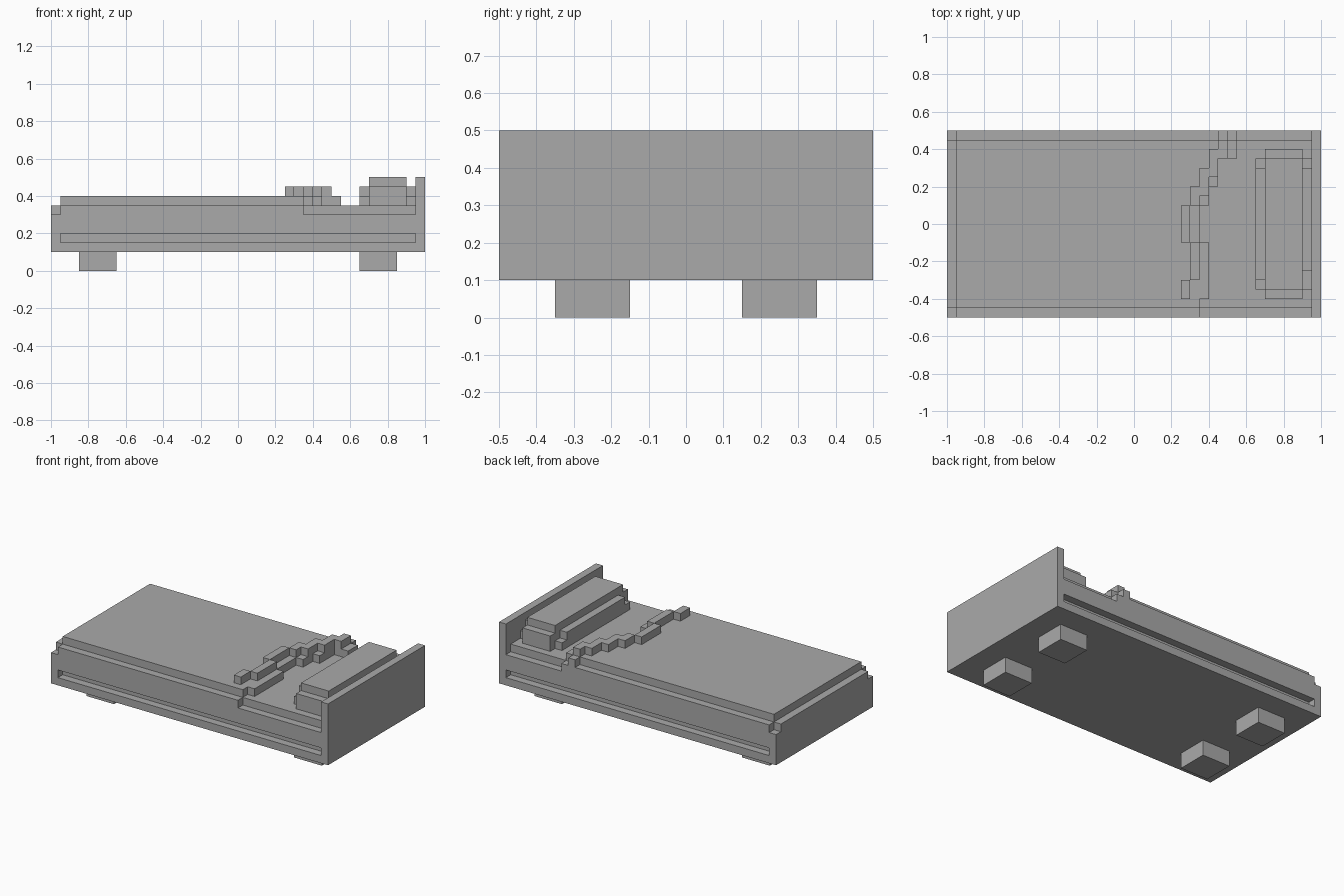
import bpy, bmesh
from mathutils import Vector

if "Cube" in bpy.data.objects:
    bpy.data.objects.remove(bpy.data.objects["Cube"])

grey = bpy.data.materials.new("plain grey")
grey.use_nodes = True
grey.diffuse_color = (0.4, 0.4, 0.4, 1)
grey.node_tree.nodes["Principled BSDF"].inputs["Base Color"].default_value = grey.diffuse_color


def prism(name, outline, offset):
    """Flat outline extruded along an offset."""
    bm = bmesh.new()
    face = bm.faces.new([bm.verts.new(p) for p in outline])
    new = bmesh.ops.extrude_face_region(bm, geom=[face])["geom"]
    bmesh.ops.translate(bm, vec=Vector(offset), verts=[v for v in new if isinstance(v, bmesh.types.BMVert)])
    bmesh.ops.recalc_face_normals(bm, faces=bm.faces)
    mesh = bpy.data.meshes.new(name)
    bm.to_mesh(mesh)
    bm.free()
    mesh.materials.append(grey)
    obj = bpy.data.objects.new(name, mesh)
    bpy.context.collection.objects.link(obj)
    return obj


def box(name, x, y, z):
    outline = [(x[0], y[0], z[0]), (x[1], y[0], z[0]), (x[1], y[1], z[0]), (x[0], y[1], z[0])]
    return prism(name, outline, (0, 0, z[1] - z[0]))


def stepped(name, rows, z):
    """Layer made of rows (y start, y end, x left, x right), joined into one outline."""
    right = [(r, y) for y0, y1, l, r in rows for y in (y0, y1)]
    left = [(l, y) for y0, y1, l, r in reversed(rows) for y in (y1, y0)]
    points = []
    for p in right + left:
        if not points or p != points[-1]:
            points.append(p)
    return prism(name, [(px, py, z[0]) for px, py in points], (0, 0, z[1] - z[0]))


# Frame with a groove along each side
half = [(0.5, 0.1), (0.5, 0.15), (0.45, 0.15), (0.45, 0.2), (0.5, 0.2), (0.5, 0.3)]
section = half + [(-y, z) for y, z in reversed(half)]
prism("frame", [(-0.95, y, z) for y, z in section], (1.9, 0, 0))
box("headboard", (0.95, 1), (-0.5, 0.5), (0.1, 0.5))
box("footboard", (-1, -0.95), (-0.5, 0.5), (0.1, 0.3))

# Feet
for sx, end in ((-1, "foot"), (1, "head")):
    for sy, side in ((-1, "front"), (1, "back")):
        x, y = sorted((sx * 0.65, sx * 0.85)), sorted((sy * 0.15, sy * 0.35))
        box(f"{end}_{side}_leg", x, y, (0, 0.1))

# Mattress
box("mattress", (-0.95, 0.95), (-0.45, 0.45), (0.3, 0.35))

# Blanket with a wavy edge, hanging over the sides and the foot end
edge = [(-0.45, -0.4, 0.35), (-0.4, -0.1, 0.4), (-0.1, 0.1, 0.35),
        (0.1, 0.2, 0.4), (0.2, 0.35, 0.45), (0.35, 0.45, 0.55)]
stepped("blanket", [(a, b, -0.95, x) for a, b, x in edge], (0.35, 0.4))
box("blanket_front_drape", (-0.95, 0.35), (-0.5, -0.45), (0.3, 0.35))
box("blanket_back_drape", (-0.95, 0.55), (0.45, 0.5), (0.3, 0.35))
box("blanket_foot_drape", (-1, -0.95), (-0.45, 0.45), (0.3, 0.35))

# Turned-back fold along the blanket edge
fold = [(-0.4, -0.3, 0.25, 0.3), (-0.3, -0.1, 0.3, 0.35), (-0.1, 0.1, 0.25, 0.3),
        (0.1, 0.15, 0.3, 0.35), (0.15, 0.2, 0.3, 0.4), (0.2, 0.25, 0.35, 0.4),
        (0.25, 0.3, 0.35, 0.45), (0.3, 0.35, 0.4, 0.45), (0.35, 0.4, 0.4, 0.5),
        (0.4, 0.45, 0.45, 0.5)]
# Split where neighbouring rows meet only at a corner
for i, part in enumerate((fold[:1], fold[1:2], fold[2:3], fold[3:])):
    stepped(f"blanket_fold_{i + 1}", part, (0.4, 0.45))
box("blanket_fold_end", (0.45, 0.5), (0.45, 0.5), (0.35, 0.4))

# Pillow: rounded off in steps
box("pillow_body", (0.7, 0.9), (-0.4, 0.4), (0.35, 0.45))
box("pillow_top", (0.7, 0.9), (-0.35, 0.35), (0.45, 0.5))
box("pillow_inner_lower", (0.65, 0.7), (-0.35, 0.35), (0.35, 0.4))
box("pillow_inner_upper", (0.65, 0.7), (-0.3, 0.3), (0.4, 0.45))
box("pillow_outer_lower", (0.9, 0.95), (-0.35, 0.35), (0.35, 0.4))
box("pillow_outer_upper", (0.9, 0.95), (-0.25, 0.3), (0.4, 0.45))
